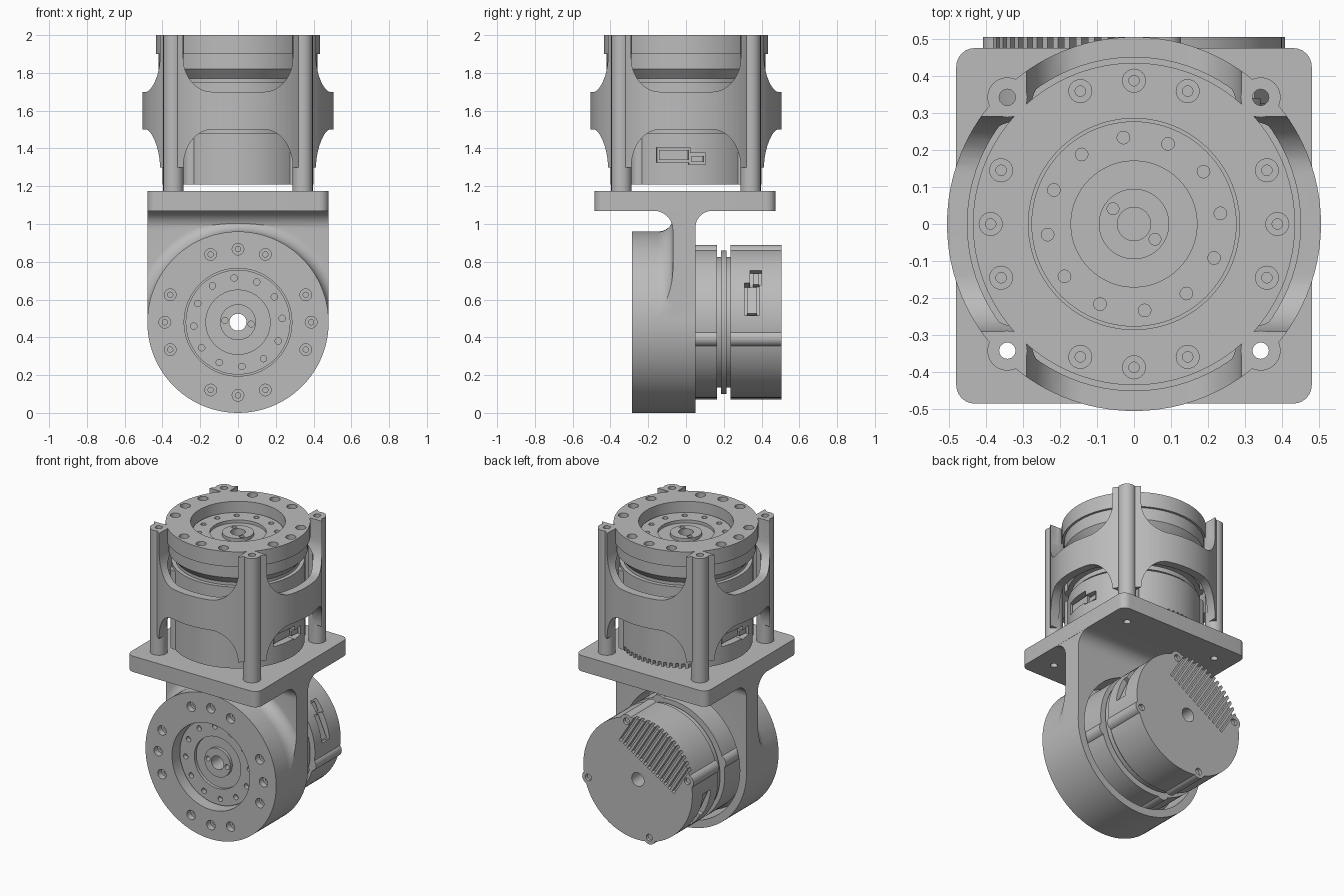
import bpy, bmesh
from math import cos, sin, pi, radians
from mathutils import Matrix

cube = bpy.data.objects.get("Cube")
if cube:
    bpy.data.objects.remove(cube)

grey = bpy.data.materials.new("machined grey")
grey.use_nodes = True
GREY = (0.5, 0.5, 0.5, 1)
grey.diffuse_color = GREY
grey.node_tree.nodes["Principled BSDF"].inputs["Base Color"].default_value = GREY

ID = Matrix.Identity(4)


def move(x, y, z):
    return Matrix.Translation((x, y, z))


def turn(deg, axis="Z"):
    return Matrix.Rotation(radians(deg), 4, axis)


def arc(cx, cy, rx, ry, a0, a1, n=12):
    angles = [radians(a0 + (a1 - a0) * i / n) for i in range(n + 1)]
    return [(cx + rx * cos(a), cy + ry * sin(a)) for a in angles]


def rect(x0, x1, y0, y1):
    return [(x0, y0), (x1, y0), (x1, y1), (x0, y1)]


def circle(r, x=0, y=0, n=24):
    return arc(x, y, r, r, 0, 360, n)[:-1]


def finish(name, bm, matrix):
    bmesh.ops.transform(bm, matrix=matrix, verts=bm.verts)
    bmesh.ops.recalc_face_normals(bm, faces=bm.faces)
    mesh = bpy.data.meshes.new(name)
    bm.to_mesh(mesh)
    bm.free()
    mesh.materials.append(grey)
    ob = bpy.data.objects.new(name, mesh)
    bpy.context.collection.objects.link(ob)
    return ob


def skin(name, rings, matrix, wrap):
    """Join equal rings of points with quads; wrap closes the loop of rings."""
    bm = bmesh.new()
    loops = [[bm.verts.new(p) for p in ring] for ring in rings]
    n = len(loops[0])
    for i in range(len(loops) if wrap else len(loops) - 1):
        a, b = loops[i], loops[(i + 1) % len(loops)]
        for j in range(n):
            k = (j + 1) % n
            bm.faces.new((a[j], a[k], b[k], b[j]))
    if not wrap:
        bm.faces.new(loops[0])
        bm.faces.new(loops[-1])
    return finish(name, bm, matrix)


def prism(name, pts, z0, z1, matrix=ID):
    return skin(name, [[(x, y, z) for x, y in pts] for z in (z0, z1)], matrix, False)


def lathe(name, profile, matrix=ID, steps=96):
    turns = [2 * pi * i / steps for i in range(steps)]
    return skin(name, [[(r * cos(a), r * sin(a), z) for r, z in profile] for a in turns],
                matrix, True)


def select(obs):
    bpy.ops.object.select_all(action="DESELECT")
    for ob in obs:
        ob.select_set(True)
    bpy.context.view_layer.objects.active = obs[0]


def join(obs):
    select(obs)
    bpy.ops.object.join()
    return obs[0]


def boolean(ob, tool, op="DIFFERENCE"):
    tool.hide_render = True
    mod = ob.modifiers.new("cut", "BOOLEAN")
    mod.operation, mod.solver, mod.object = op, "EXACT", tool
    select([ob])
    bpy.ops.object.modifier_apply(modifier=mod.name)
    bpy.data.objects.remove(tool)


def drill(ob, places, r, z0, z1, matrix=ID):
    """Drill round holes of radius r at the listed places."""
    boolean(ob, join([prism("drill", circle(r, x, y), z0, z1, matrix) for x, y in places]))


def polar(r, angles):
    return [(r * cos(radians(a)), r * sin(radians(a))) for a in angles]


def smooth(ob):
    select([ob])
    bpy.ops.object.shade_smooth_by_angle(angle=radians(30))


QUARTERS = (0, 90, 180, 270)
FLANGE_SCREWS = polar(0.387, [q + d for q in QUARTERS for d in (-22, 0, 22)])
CORNERS = [(sx * 0.342, sy * 0.342) for sx in (-1, 1) for sy in (-1, 1)]
LOWER = move(0, -0.285, 0.48) @ turn(90, "X")
UPPER = move(0, 0, 2)

# Motor: turned body along local z, output face up, z = 0 at the mounting flange
motor = lathe("lower_motor", [
    (0.045, -0.79), (0.4, -0.79), (0.4, -0.52), (0.345, -0.52), (0.345, -0.5),
    (0.38, -0.5), (0.38, -0.47), (0.345, -0.47), (0.345, -0.45), (0.4, -0.45),
    (0.4, -0.25), (0.375, -0.25), (0.375, -0.23), (0.42, -0.18), (0.42, -0.1),
    (0.277, -0.1), (0.277, -0.07), (0.17, -0.07), (0.17, -0.09), (0.095, -0.09),
    (0.095, -0.07), (0.045, -0.07)])

# Screw lobes around the motor body
lobes = polar(0.373, [53 + q for q in QUARTERS])
boolean(motor, join([prism("lobe", circle(0.045, x, y), a, b)
                     for x, y in lobes for a, b in ((-0.79, -0.52), (-0.45, -0.27))]), "UNION")
drill(motor, lobes, 0.022, -0.8, -0.77)
drill(motor, polar(0.235, range(11, 371, 30)), 0.017, -0.1, -0.05)
drill(motor, polar(0.07, (-32, 148)), 0.016, -0.12, -0.05)

# Cooling slots on the rear cap
boolean(motor, join([prism("slot", rect(0.12, 0.46, t - 0.009, t + 0.009), -0.82, -0.76, turn(98))
                     for t in [(i - 6.5) * 0.035 for i in range(14)]]))

# Connector sockets on both sides, with plugs inside
plugs = []
for side in (0, 180):
    for t0, t1, z0, z1 in ((-0.13, 0.05, -0.675, -0.595), (0.04, 0.13, -0.685, -0.625)):
        boolean(motor, prism("socket", rect(0.34, 0.5, t0, t1), z0, z1, turn(side)))
        plugs.append(prism("plug", rect(0.32, 0.372, t0 + 0.014, t1 - 0.014),
                           z0 + 0.014, z1 - 0.014, turn(side)))
join([motor] + plugs)

# The same motor is used twice
upper_motor = motor.copy()
upper_motor.data = motor.data.copy()
upper_motor.name = "upper_motor"
bpy.context.collection.objects.link(upper_motor)
motor.data.transform(LOWER @ turn(24))
upper_motor.data.transform(UPPER @ turn(-4))

# Bracket: round housing, flared neck and square plate
bracket = prism("bracket", circle(0.48, n=96), -0.335, 0, LOWER)
flare = lathe("flare", arc(0.55, -0.135, 0.07, 0.08, 180, 270) +
              [(0.55, -0.25), (0.45, -0.25), (0.45, -0.135)], LOWER)
boolean(flare, prism("clip", rect(-0.479, 0.479, -0.4, 0.2), 0.5, 1.09), "INTERSECT")
neck = prism("neck", [(0.05, 0.48)] + arc(0.14, 0.98, 0.09, 0.09, 180, 90) +
             [(0.14, 1.1), (-0.17, 1.1)] + arc(-0.17, 0.97, 0.1, 0.1, 90, 0) + [(-0.07, 0.48)],
             -0.479, 0.479, Matrix(((0, 0, 1, 0), (1, 0, 0, 0), (0, 1, 0, 0), (0, 0, 0, 1))))
outline = [p for sx, sy, a in ((1, 1, 0), (-1, 1, 90), (-1, -1, 180), (1, -1, 270))
           for p in arc(sx * 0.43, sy * 0.43 - 0.005, 0.05, 0.05, a, a + 90, 6)]
plate = prism("plate", outline, 1.07, 1.175)
for part in (neck, flare, plate):
    boolean(bracket, part, "UNION")
boolean(bracket, prism("bore", circle(0.43, n=96), -0.4, -0.1, LOWER))
boolean(bracket, prism("opening", circle(0.285, n=96), -0.2, 0.1, LOWER))
drill(bracket, FLANGE_SCREWS, 0.031, -0.04, 0.1, LOWER)
drill(bracket, FLANGE_SCREWS, 0.014, -0.07, 0.1, LOWER)
drill(bracket, CORNERS, 0.022, 1, 1.3)

# Cage: shell with arched windows on four sides, legs and top flange
cage = lathe("cage", [(0.505, 1.3), (0.505, 2), (0.424, 2), (0.424, 1.82),
                      (0.45, 1.78), (0.45, 1.3)])
top_half = arc(0.14, 1.88, 0.15, 0.18, 0, -90)
low_half = arc(0.14, 1.3, 0.15, 0.2, 0, 90)
for half, end in ((top_half, 2.1), (low_half, 1.1)):
    window = [(0.29, end)] + half
    window += [(-x, z) for x, z in reversed(window)]
    for q in QUARTERS:
        boolean(cage, prism("window", window, 0.3, 0.7, turn(q) @ turn(90, "X")))
legs = [prism("leg", circle(0.054, x, y), 1.175, 2) for x, y in CORNERS]
boolean(cage, join(legs), "UNION")
boolean(cage, lathe("flange", [(0.285, 1.9), (0.435, 1.9), (0.435, 2), (0.285, 2)]), "UNION")
drill(cage, FLANGE_SCREWS, 0.031, 1.97, 2.1)
drill(cage, FLANGE_SCREWS, 0.014, 1.94, 2.1)
drill(cage, CORNERS, 0.022, 1.1, 2.1)

for ob in (motor, upper_motor, bracket, cage):
    smooth(ob)
